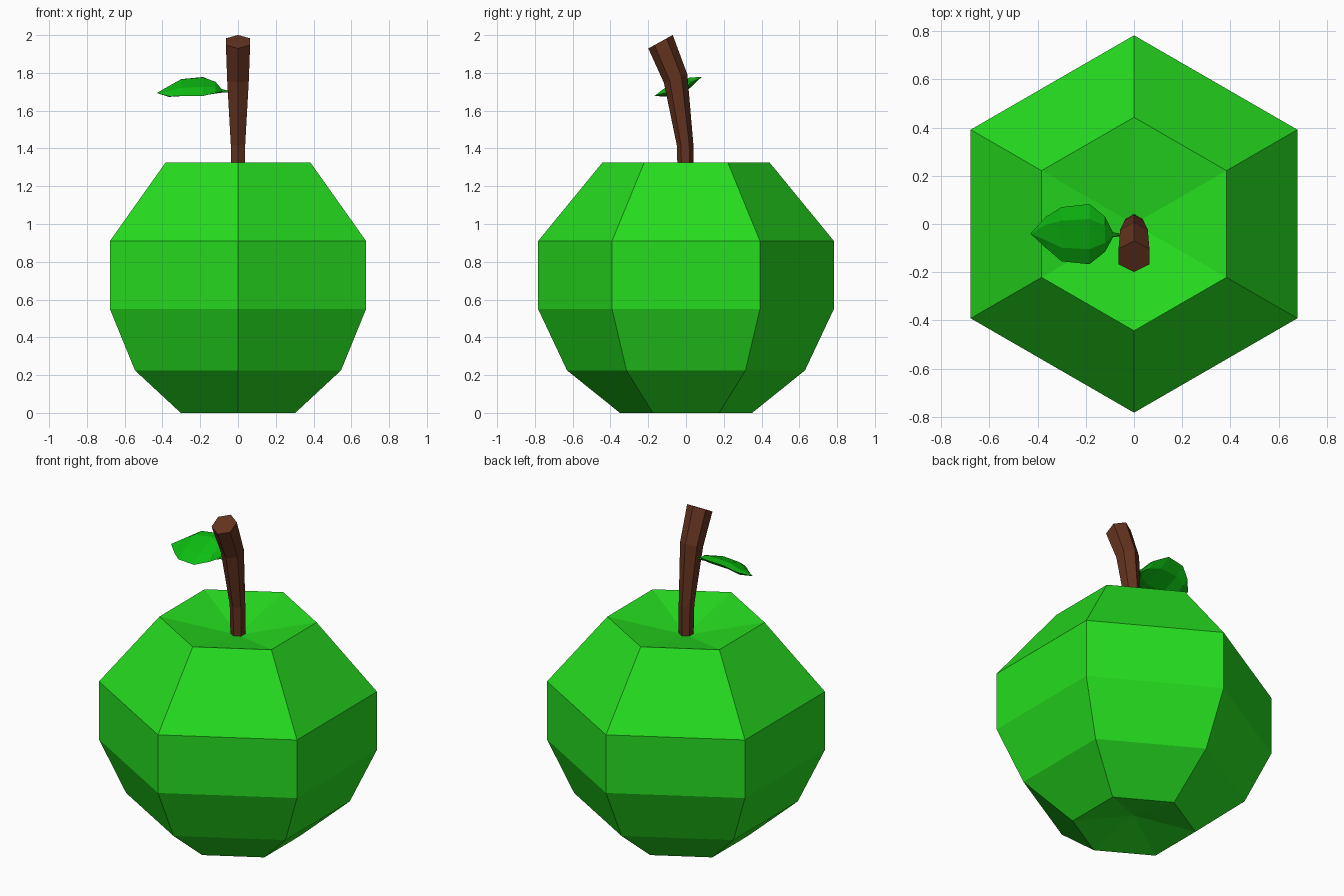
import bpy
import bmesh
from math import sin, cos, pi, radians
from mathutils import Vector

if "Cube" in bpy.data.objects:
    bpy.data.objects.remove(bpy.data.objects["Cube"])


def material(name, color):
    m = bpy.data.materials.new(name)
    m.diffuse_color = (*color, 1)
    m.use_nodes = True
    m.node_tree.nodes["Principled BSDF"].inputs["Base Color"].default_value = m.diffuse_color
    return m


def loft(name, rings, mat, start=None, end=None):
    """Skin a list of rings; close each end with a point, or a flat cap if none."""
    bm = bmesh.new()
    loops = [[bm.verts.new(p) for p in ring] for ring in rings]
    n = len(loops[0])
    for a, b in zip(loops, loops[1:]):
        for i in range(n):
            j = (i + 1) % n
            bm.faces.new((a[i], a[j], b[j], b[i]))
    for loop, tip in ((loops[0], start), (loops[-1], end)):
        if tip is None:
            bm.faces.new(loop)
        else:
            v = bm.verts.new(tip)
            for i in range(n):
                bm.faces.new((loop[i], loop[(i + 1) % n], v))
    bmesh.ops.recalc_face_normals(bm, faces=bm.faces)
    mesh = bpy.data.meshes.new(name)
    bm.to_mesh(mesh)
    bm.free()
    mesh.materials.append(mat)
    obj = bpy.data.objects.new(name, mesh)
    bpy.context.collection.objects.link(obj)
    return obj


def hexagon(y, z, r, tilt=0):
    """Six-sided ring with corners on the y axis, leaning towards -y by tilt."""
    t = radians(tilt)
    pts = []
    for i in range(6):
        a = pi / 2 + i * pi / 3
        pts.append(Vector((r * cos(a), y + r * sin(a) * cos(t),
                           z + r * sin(a) * sin(t))))
    return pts


skin = material("apple_green", (0.019, 0.72, 0.014))
bark = material("stem_brown", (0.127, 0.033, 0.014))
leaf_green = material("leaf_green", (0.004, 0.52, 0.006))

# Fruit body with a dimple at the top and the bottom
profile = [(0.35, 0), (0.63, 0.225), (0.783, 0.55), (0.783, 0.91), (0.443, 1.325)]
loft("apple_body", [hexagon(0, z, r) for r, z in profile], skin,
     start=(0, 0, 0.07), end=(0, 0, 1.23))

# Bent stem, widening upwards
stem = [(0, 1.2, 0.042, 0), (-0.005, 1.42, 0.044, 3),
        (-0.055, 1.77, 0.066, 20), (-0.135, 1.965, 0.074, 29)]
loft("stem", [hexagon(*s) for s in stem], bark)


# Leaf: tilted, thin six-sided sections along x
def leaf_section(x, front, back, z, thick):
    mid, half = (front + back) / 2, (back - front) / 2
    slope = 0.4
    section = [(-1, 0), (-0.5, -1), (0.5, -1), (1, 0), (0.5, 1), (-0.5, 1)]
    return [(x, mid + u * half, z + slope * u * half + w * thick)
            for u, w in section]


leaf = [(-0.05, -0.05, -0.04, 1.70, 0.004),
        (-0.087, -0.055, -0.035, 1.705, 0.008),
        (-0.12, -0.115, 0.03, 1.722, 0.017),
        (-0.185, -0.167, 0.083, 1.728, 0.023),
        (-0.30, -0.155, 0.07, 1.722, 0.022),
        (-0.365, -0.10, 0.03, 1.702, 0.016)]
loft("leaf", [leaf_section(*s) for s in leaf], leaf_green,
     end=(-0.43, -0.04, 1.693))
